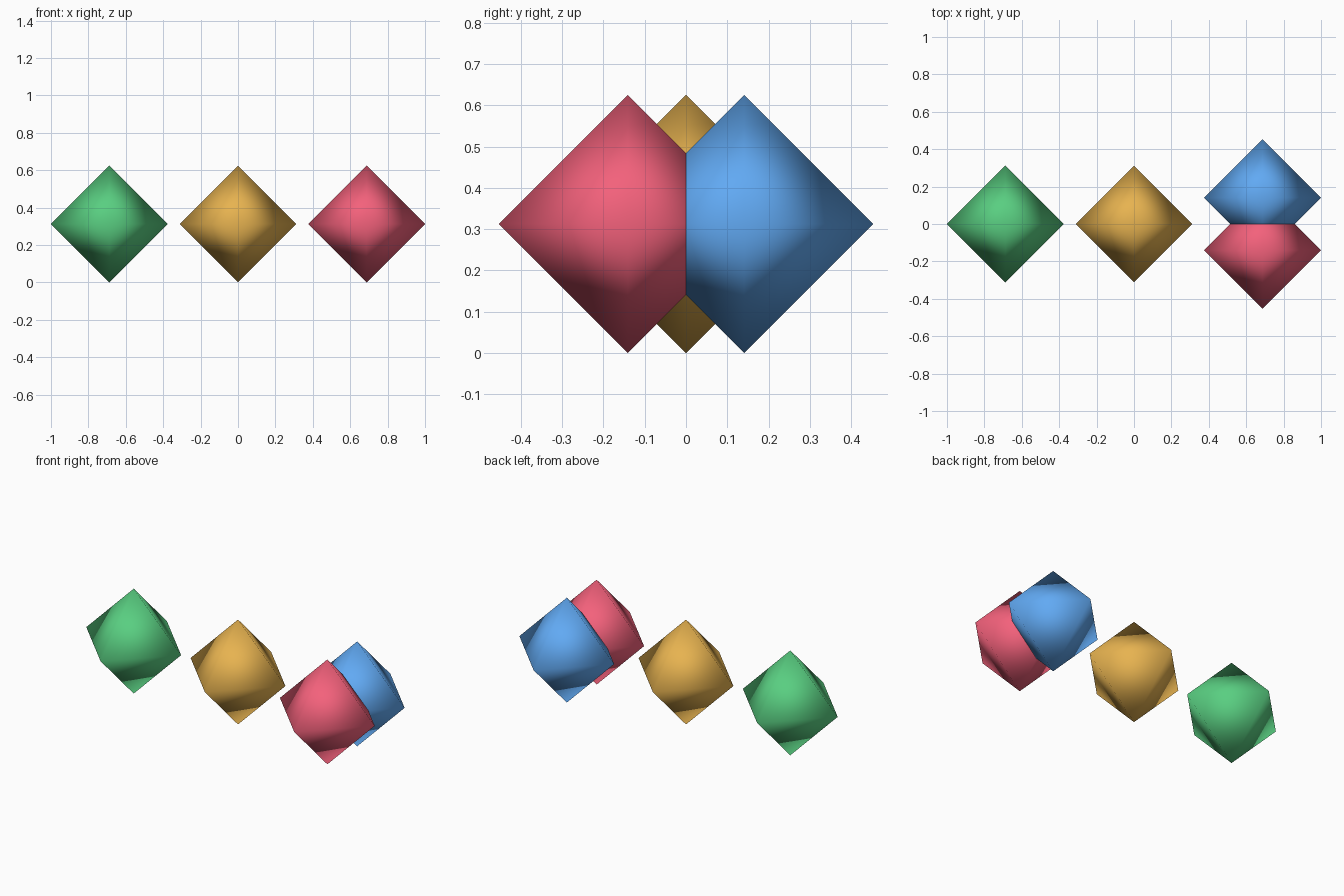
import bpy
import bmesh
from mathutils import Matrix

if "Cube" in bpy.data.objects:
    bpy.data.objects.remove(bpy.data.objects["Cube"])

R = 0.3125        # half-diagonal of each octahedron
STEP = 2.2 * R    # spacing along x
OFF = 0.45 * R    # y offset of the overlapping pair


def octahedron(name, x, y, color):
    # Hull of the six points on the axes, smooth shaded
    bm = bmesh.new()
    for axis in Matrix.Identity(3):
        for sign in (-R, R):
            bm.verts.new(axis * sign)
    bmesh.ops.convex_hull(bm, input=bm.verts[:])
    bmesh.ops.recalc_face_normals(bm, faces=bm.faces[:])
    for face in bm.faces:
        face.smooth = True
    mesh = bpy.data.meshes.new(name)
    bm.to_mesh(mesh)
    bm.free()

    mat = bpy.data.materials.new(name + "_color")
    mat.diffuse_color = (*color, 1)
    mat.use_nodes = True
    mat.node_tree.nodes["Principled BSDF"].inputs["Base Color"].default_value = mat.diffuse_color
    mesh.materials.append(mat)
    ob = bpy.data.objects.new(name, mesh)
    ob.location = (x, y, R)
    bpy.context.collection.objects.link(ob)


# Two single octahedra, then a pair that intersects
octahedron("green_octahedron", -STEP, 0, (0.10, 0.62, 0.22))
octahedron("amber_octahedron", 0, 0, (0.80, 0.45, 0.08))
octahedron("red_octahedron", STEP, -OFF, (0.90, 0.12, 0.20))
octahedron("blue_octahedron", STEP, OFF, (0.12, 0.40, 0.90))
